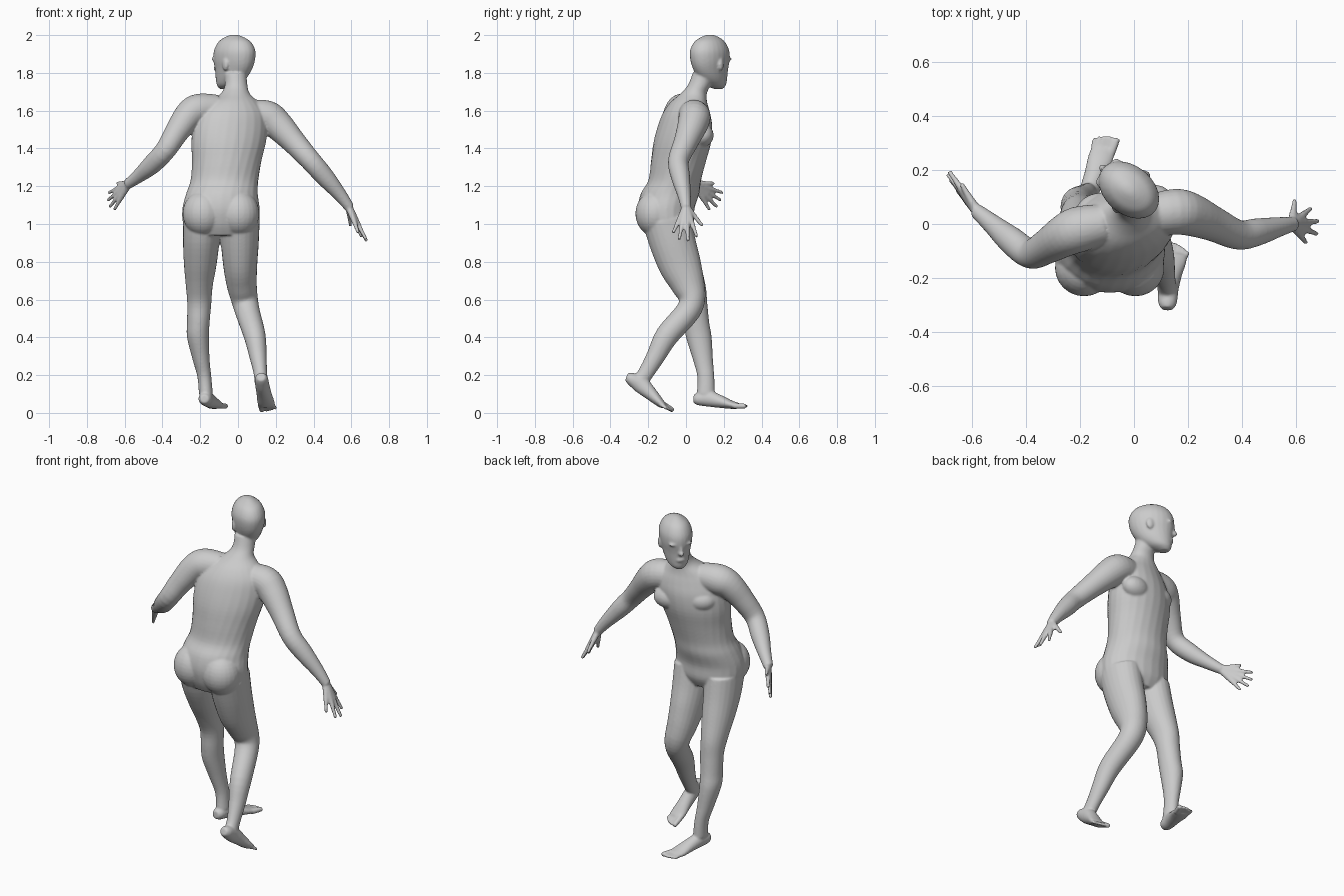
import bpy, bmesh
from math import sin, cos, pi, radians
from mathutils import Vector, Matrix

bm = bmesh.new()


def spline(rows, sub):
    # Catmull-Rom through rows of numbers
    out = []
    for i in range(len(rows) - 1):
        p0, p1, p2, p3 = (rows[min(max(i + k, 0), len(rows) - 1)] for k in (-1, 0, 1, 2))
        for s in range(sub):
            t = s / sub
            out.append([b + .5 * t * (c - a + t * (2*a - 5*b + 4*c - d + t * (3*(b - c) + d - a)))
                        for a, b, c, d in zip(p0, p1, p2, p3)])
    return out + [list(rows[-1])]


def tube(rows, ref=(1, 0, 0), flat=False, sub=4, n=24):
    # closed tube; rows are x, y, z, radius along ref, other radius, twist in degrees
    rows = spline([tuple(r) + (0,) * (6 - len(r)) for r in rows], sub)
    rings = []
    for i, (x, y, z, ra, rb, tw) in enumerate(rows):
        a0, a1 = rows[max(i - 1, 0)], rows[min(i + 1, len(rows) - 1)]
        t = Vector((0, 0, 1)) if flat else (Vector(a1[:3]) - Vector(a0[:3])).normalized()
        a = Matrix.Rotation(radians(tw), 3, 'Z') @ Vector(ref)
        a = (a - t * a.dot(t)).normalized()
        b = t.cross(a)
        rings.append([bm.verts.new(Vector((x, y, z)) + a * ra * cos(2*pi*k/n) + b * rb * sin(2*pi*k/n))
                      for k in range(n)])
    for r, s in zip(rings, rings[1:]):
        for k in range(n):
            bm.faces.new((r[k], r[(k+1) % n], s[(k+1) % n], s[k]))
    bm.faces.new(rings[0][::-1])
    bm.faces.new(rings[-1])


def blob(pos, size, turn=0.0):
    m = Matrix.Translation(pos) @ Matrix.Rotation(turn, 4, 'Z') @ Matrix.Diagonal((*size, 1))
    bmesh.ops.create_uvsphere(bm, u_segments=24, v_segments=16, radius=1, matrix=m)


def round_tube(points, **kw):
    tube([(*p, r, r) for *p, r in points], **kw)


# torso and neck
tube([(-.09, -.10, .94, .16, .11), (-.09, -.10, 1.0, .20, .14), (-.09, -.105, 1.08, .205, .15),
      (-.085, -.085, 1.16, .19, .155), (-.072, -.06, 1.23, .18, .14, 3),
      (-.06, -.04, 1.33, .185, .145, 8), (-.05, -.02, 1.43, .20, .15, 12),
      (-.04, -.005, 1.52, .20, .14, 14), (-.03, .003, 1.59, .18, .12, 14),
      (-.025, .015, 1.645, .135, .095, 12), (-.015, .04, 1.69, .078, .07, 10),
      (-.01, .07, 1.735, .06, .06), (-.015, .095, 1.80, .06, .06)], flat=True)
for x in (-.185, .005):
    blob((x, -.162, 1.055), (.108, .106, .12))        # buttocks
blob((-.13, .04, 1.49), (.09, .075, .065), .22)       # chest muscles
blob((.055, .08, 1.47), (.09, .065, .065), .22)

# head, turned to the model's left
TURN = radians(50)
SIDE, FACE = Vector((cos(TURN), sin(TURN), 0)), Vector((-sin(TURN), cos(TURN), 0))


def on_head(side, front, z):
    return Vector((-.02, .127, z)) + SIDE * side + FACE * front


tube([(*on_head(0, f, z), w, l) for f, z, w, l in (
    (.07, 1.715, .022, .025), (.045, 1.735, .05, .062), (.022, 1.77, .066, .09),
    (.005, 1.82, .078, .111), (0, 1.87, .088, .124), (-.003, 1.92, .088, .122),
    (-.003, 1.965, .068, .096), (0, 1.99, .037, .055), (0, 2.002, .012, .017))], ref=SIDE, flat=True)
blob(on_head(0, .118, 1.822), (.016, .022, .016), TURN)   # nose
blob(on_head(0, .115, 1.842), (.010, .015, .028), TURN)
blob(on_head(0, .107, 1.778), (.026, .012, .013), TURN)   # lips
for s in (-1, 1):
    blob(on_head(s * .084, -.008, 1.845), (.012, .022, .034), TURN + s * .3)   # ears
    blob(on_head(s * .035, .098, 1.873), (.03, .02, .011), TURN)               # brows

# arms
round_tube([(-.11, 0, 1.61, .075), (-.205, -.02, 1.605, .085), (-.26, -.045, 1.575, .078),
            (-.325, -.085, 1.485, .064), (-.385, -.11, 1.39, .055), (-.455, -.06, 1.315, .051),
            (-.525, .0, 1.255, .037), (-.585, .05, 1.21, .027)])
round_tube([(.05, .03, 1.58, .075), (.15, .045, 1.57, .085), (.21, .035, 1.525, .08),
            (.295, 0, 1.435, .065), (.385, -.04, 1.335, .055), (.455, -.03, 1.255, .051),
            (.54, -.01, 1.155, .036), (.592, .0, 1.085, .026)], ref=(0, 1, 0))


def hand(wrist, tips):
    # fingers fan out of the wrist, extra rods between them fill the palm
    w, tips = Vector(wrist), [Vector(t) for t in tips]
    up = (tips[0] - tips[4]).normalized()
    for i, t in enumerate(tips):
        base, r = (.45, .014) if i == 0 else (.52, .0145)
        round_tube([(*w, .02), (*w.lerp(t, base), r), (*w.lerp(t, .78), .0108), (*t, .0092)],
                   ref=up, n=12)
    for i, (a, b) in enumerate(zip(tips, tips[1:])):
        end = .38 if i == 0 else .53
        round_tube([(*w, .02), (*w.lerp((a + b) / 2, end), .0135)], ref=up, n=12)


hand((-.575, .04, 1.217), [(-.64, .15, 1.215), (-.685, .195, 1.165), (-.69, .185, 1.125),
                           (-.68, .165, 1.09), (-.655, .125, 1.075)])
hand((.585, 0, 1.095), [(.595, .088, .99), (.655, .058, .93), (.682, .01, .908),
                        (.678, -.037, .918), (.637, -.07, .952)])

# legs
tube([(-.19, -.10, 1.02, .10, .13), (-.195, -.07, .90, .096, .122), (-.20, -.025, .78, .086, .105),
      (-.205, .02, .67, .071, .085), (-.205, .045, .58, .064, .068), (-.21, .055, .48, .06, .068),
      (-.212, .068, .40, .058, .068), (-.195, .09, .28, .045, .053),
      (-.178, .105, .19, .037, .045), (-.17, .105, .10, .037, .048)], flat=True)
tube([(.01, -.10, 1.02, .105, .13), (.01, -.07, .90, .10, .122), (.012, -.03, .78, .09, .112),
      (.02, .01, .68, .08, .09), (.035, .032, .60, .071, .07), (.052, .005, .53, .065, .065),
      (.088, -.10, .41, .058, .062), (.106, -.16, .30, .046, .05),
      (.118, -.21, .215, .036, .042), (.123, -.245, .165, .036, .042)])


def foot(rows, tip, inner):
    # foot body plus five toes, the big toe on the inner side
    tube(rows)
    ball, tip = Vector(rows[-1][:3]), Vector(tip)
    d = tip - ball
    side = Vector((d.y, -d.x, 0)).normalized() * inner
    for i, (u, reach, r) in enumerate(((.034, 1.1, .015), (.012, 1.1, .0105), (-.006, 1, .010),
                                       (-.022, .85, .0095), (-.038, .6, .0095))):
        a = ball - d * .4 + side * u * .9
        b = ball + d * reach + side * u * 1.12
        round_tube([(*a, r * 1.1), (*a.lerp(b, .6), r), (*b, r * .85)], n=12)


foot([(-.178, .04, .075, .022, .022), (-.175, .065, .074, .035, .034), (-.165, .12, .075, .037, .042),
      (-.145, .18, .06, .04, .034), (-.125, .24, .043, .047, .022), (-.113, .28, .037, .044, .015)],
     (-.10, .324, .036), 1)
foot([(.122, -.315, .19, .022, .022), (.124, -.29, .18, .035, .034), (.128, -.24, .15, .037, .045),
      (.138, -.185, .10, .04, .035), (.148, -.14, .056, .046, .024), (.153, -.115, .037, .043, .016)],
     (.162, -.078, .014), -1)

# fuse all parts into one smooth skin
bmesh.ops.recalc_face_normals(bm, faces=bm.faces)
mesh = bpy.data.meshes.new("body")
bm.to_mesh(mesh)
bm.free()
body = bpy.data.objects.new("body", mesh)
bpy.context.collection.objects.link(body)
fuse = body.modifiers.new("fuse", 'REMESH')
fuse.mode = 'VOXEL'
fuse.voxel_size = .006
fuse.use_smooth_shade = True
soft = body.modifiers.new("soften", 'SMOOTH')
soft.factor = .5
soft.iterations = 7
